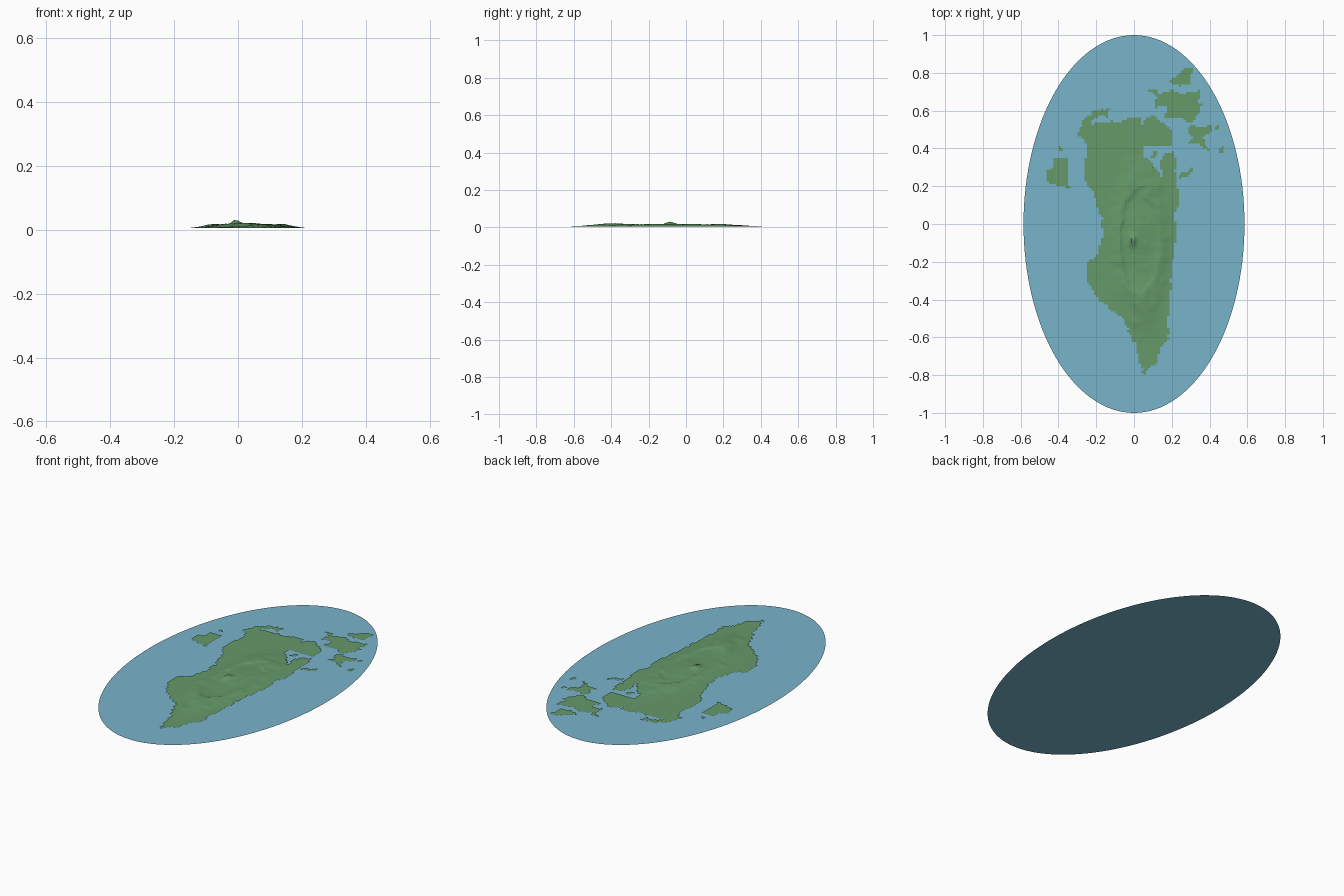
import bpy
import bmesh
from math import exp, hypot
from mathutils import Vector, noise

CELL = 0.0125
SHEET = 0.005   # height of the lowland sheet above the sea


def material(name, colour):
    mat = bpy.data.materials.new(name)
    mat.use_nodes = True
    mat.diffuse_color = (*colour, 1)
    mat.node_tree.nodes["Principled BSDF"].inputs["Base Color"].default_value = (*colour, 1)
    return mat


def finish(name, bm, mat):
    mesh = bpy.data.meshes.new(name)
    bm.to_mesh(mesh)
    bm.free()
    mesh.materials.append(mat)
    obj = bpy.data.objects.new(name, mesh)
    bpy.context.collection.objects.link(obj)
    return obj


def inside(x, y, outline):
    """Even-odd test of a point against an outline given in hundredths."""
    x, y, hit = x * 100, y * 100, False
    for (ax, ay), (bx, by) in zip(outline, outline[1:] + outline[:1]):
        if (ay > y) != (by > y) and x < ax + (y - ay) * (bx - ax) / (by - ay):
            hit = not hit
    return hit


def bump(x, y, cx, cy, width, length, height):
    return height * exp(-((x - cx) / width) ** 2 - ((y - cy) / length) ** 2)


def elevation(x, y):
    """Lowland, a ring-shaped escarpment round a basin, and a central peak."""
    rough = noise.fractal(Vector((x * 14, y * 14, 3)), 0.8, 2.0, 5)
    warp = 0.12 * noise.noise(Vector((x * 18, y * 18, 7)))
    ring = hypot((x - 0.03) / 0.105, (y + 0.09) / 0.29) + warp
    if ring > 1:
        rim = 0.012 * exp(-((ring - 1) / 0.42) ** 2)
    else:
        rim = 0.006 + 0.006 * exp(-((1 - ring) / 0.1) ** 2)
    hill = bump(x, y, -0.008, -0.085, 0.018, 0.03, 0.017)
    hill += bump(x, y, 0.03, -0.03, 0.07, 0.1, 0.007)
    hill += bump(x, y, 0.02, -0.35, 0.04, 0.06, 0.005)
    hill += bump(x, y, 0.06, -0.48, 0.06, 0.08, 0.005)
    height = rim + hill
    return SHEET + max(0, height + rough * (0.0004 + 0.14 * height))


def build_land(name, outline, mat):
    """Raster an outline into square cells and lift them to the terrain."""
    bm = bmesh.new()
    corners = {}

    def corner(i, j):
        if (i, j) not in corners:
            x, y = i * CELL, j * CELL
            corners[i, j] = bm.verts.new((x, y, elevation(x, y)))
        return corners[i, j]

    xs = [p[0] / 100 for p in outline]
    ys = [p[1] / 100 for p in outline]
    for i in range(int(min(xs) / CELL) - 2, int(max(xs) / CELL) + 3):
        for j in range(int(min(ys) / CELL) - 2, int(max(ys) / CELL) + 3):
            x, y = (i + 0.5) * CELL, (j + 0.5) * CELL
            shore = noise.noise_vector(Vector((x * 40, y * 40, 1))) * 0.009
            if inside(x + shore.x, y + shore.y, outline):
                bm.faces.new([corner(i, j), corner(i + 1, j),
                              corner(i + 1, j + 1), corner(i, j + 1)])
    return finish(name, bm, mat)


def islet(cx, cy, w, h):
    return [(cx - w, cy - h), (cx + w, cy - h), (cx + w, cy + h), (cx - w, cy + h)]


cube = bpy.data.objects.get("Cube")
if cube:
    bpy.data.objects.remove(cube)

sea_blue = material("sea blue", (0.19, 0.46, 0.60))
land_green = material("land green", (0.13, 0.32, 0.14))

# Sea: a thin oval sheet
bm = bmesh.new()
bmesh.ops.create_circle(bm, cap_ends=True, segments=128, radius=1)
bmesh.ops.scale(bm, vec=(0.585, 1, 1), verts=bm.verts)
finish("sea", bm, sea_blue)

# Main island: west coast, north coast, bay, east coast
west_coast = [(5, -80), (3, -72), (0, -63), (-6, -50), (-14, -44), (-20, -39),
              (-25, -30), (-25, -21), (-19, -16), (-17, -8), (-17, 3), (-20, 9),
              (-21, 16), (-26, 22), (-26, 34), (-24, 40), (-27, 45)]
north_coast = [(-30, 47), (-27, 55), (-21, 60), (-13, 61), (-14, 57), (-20, 57),
               (-24, 52), (-20, 54), (-7, 54), (0, 57), (4, 56), (4, 53),
               (10, 58), (15, 54), (20, 50), (20, 41)]
bay = [(14, 41), (5, 42), (5, 36), (9, 33), (12, 29), (15, 25), (14, 32),
       (17, 38), (22, 38), (22, 28)]
east_coast = [(23, 25), (22, 20), (24, 18), (24, 10), (21, 5), (23, -7), (20, -20),
              (19, -40), (18, -49), (18, -61), (14, -65), (12, -73)]
build_land("main_island", west_coast + north_coast + bay + east_coast, land_green)

# Outlying islands
islands = {
    "west_island": [(-46, 21), (-46, 28), (-43, 30), (-42, 35), (-35, 35),
                    (-35, 19), (-39, 20)],
    "north_island": [(19, 76), (25, 80), (26, 82), (31, 83), (30, 75), (25, 73), (20, 74)],
    "north_east_island": [(8, 71), (12, 71), (13, 68), (20, 71), (25, 69), (33, 70),
                          (35, 72), (34, 63), (37, 64), (32, 56), (29, 53), (25, 57),
                          (16, 56), (18, 62), (11, 62), (12, 67)],
    "east_island": [(28, 49), (30, 53), (37, 51), (41, 53), (41, 49), (36, 46),
                    (40, 39), (36, 40), (34, 43), (28, 42), (31, 46)],
    "bay_islet": islet(11, 37, 1.5, 1.5),
    "east_islet": [(24, 24), (28, 25), (32, 28), (31, 30), (28, 27), (24, 27)],
    "west_islet": islet(-39, 40, 1.3, 1),
    "far_east_islet": islet(46, 39, 1.6, 1.6),
    "upper_east_islet": islet(44, 51, 1, 1.3),
}
for name, outline in islands.items():
    build_land(name, outline, land_green)
